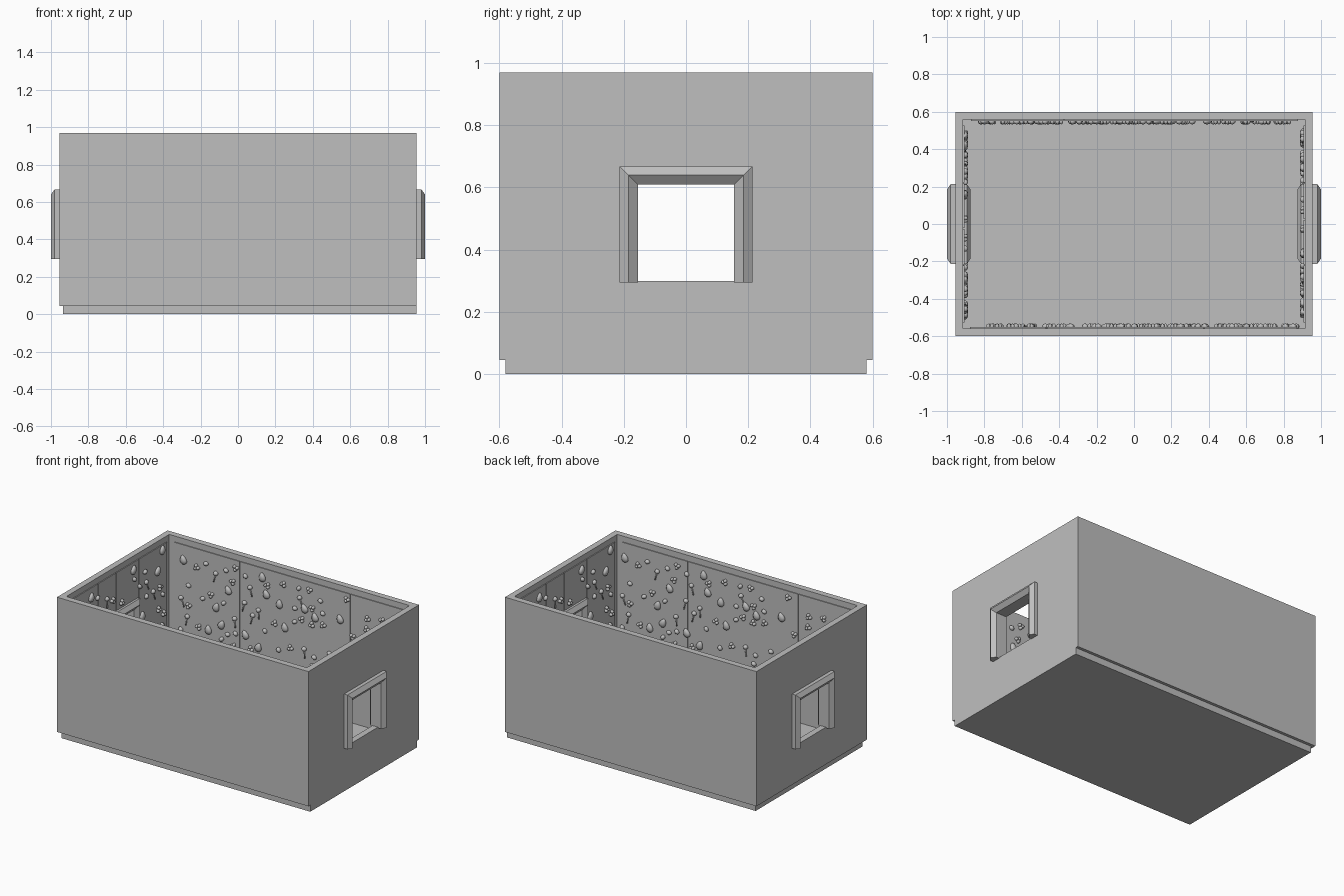
import bpy, bmesh, math, random
from mathutils import Matrix, Vector

random.seed(4)
old = bpy.data.objects.get("Cube")
if old:
    bpy.data.objects.remove(old, do_unlink=True)

grey = bpy.data.materials.new("plain_grey")
grey.use_nodes = True
tone = (0.52, 0.52, 0.52, 1)
grey.diffuse_color = tone
grey.node_tree.nodes["Principled BSDF"].inputs["Base Color"].default_value = tone

HX, HY, TOP, WALL, LIP = 0.955, 0.6, 0.97, 0.042, 0.045
FLOOR = 0.05


def finish(name, bm, smooth=False):
    bmesh.ops.recalc_face_normals(bm, faces=bm.faces)
    mesh = bpy.data.meshes.new(name)
    bm.to_mesh(mesh)
    bm.free()
    mesh.materials.append(grey)
    if smooth:
        mesh.shade_smooth()
    obj = bpy.data.objects.new(name, mesh)
    bpy.context.collection.objects.link(obj)
    return obj


def add_box(bm, lo, hi):
    lo, hi = Vector(lo), Vector(hi)
    m = Matrix.Translation((lo + hi) / 2) @ Matrix.Diagonal((hi - lo).to_4d())
    m[3][3] = 1
    return bmesh.ops.create_cube(bm, size=1, matrix=m)["verts"]


def box(name, lo, hi):
    bm = bmesh.new()
    add_box(bm, lo, hi)
    return finish(name, bm)


def cut(target, cutter):
    cutter.hide_render = True
    mod = target.modifiers.new("cut", "BOOLEAN")
    mod.operation, mod.solver, mod.object = "DIFFERENCE", "EXACT", cutter
    bpy.context.view_layer.objects.active = target
    bpy.ops.object.modifier_apply(modifier=mod.name)
    bpy.data.objects.remove(cutter, do_unlink=True)


# Open-topped shell with a window in each end
shell = box("shell", (-HX, -HY, LIP), (HX, HY, TOP))
cut(shell, box("hollow_cutter", (WALL - HX, WALL - HY, -1), (HX - WALL, HY - WALL, 2)))
cut(shell, box("window_cutter", (-2, -0.16, 0.3), (2, 0.16, 0.615)))

# Recessed base, flush at one end
box("base", (-0.935, -0.58, 0), (HX, 0.58, FLOOR))

# Floor plates
for name, x, y, w, d in (("back_floor_plate", 0, 0.33, 0.23, 0.15),
                         ("front_floor_plate", 0, -0.33, 0.23, 0.15),
                         ("right_floor_plate", -0.815, 0, 0.15, 0.22),
                         ("left_floor_plate", 0.85, 0, 0.12, 0.455)):
    box(name, (x - w / 2, y - d / 2, FLOOR), (x + w / 2, y + d / 2, FLOOR + 0.006))


# Window frames: ridged section swept over both jambs and the lintel
def window_frame(name, side):
    section = [(0, -0.04), (0, 0.04), (0.03, 0.063), (0.058, 0.043),
               (0.058, -0.043), (0.03, -0.063)]
    bm = bmesh.new()
    rings = []
    for s, high in ((-1, False), (-1, True), (1, True), (1, False)):
        rings.append([bm.verts.new((side * (0.937 + d), s * (0.155 + o),
                                    0.61 + o if high else 0.295)) for o, d in section])
    n = len(section)
    for a, b in zip(rings, rings[1:]):
        for i in range(n):
            j = (i + 1) % n
            bm.faces.new((a[i], a[j], b[j], b[i]))
    bm.faces.new(rings[0])
    bm.faces.new(rings[-1])
    finish(name, bm)


window_frame("left_window_frame", 1)
window_frame("right_window_frame", -1)


# Wall studs, in a local frame: u along the wall, wall surface at y = depth
def blob(bm, u, z, depth, w, h, tilt=0, taper=0):
    verts = bmesh.ops.create_uvsphere(bm, u_segments=10, v_segments=7, radius=1)["verts"]
    for v in verts:
        v.co.x *= 1 - taper * v.co.z
    m = (Matrix.Translation((u, depth - 0.004, z)) @ Matrix.Rotation(tilt, 4, "Y")
         @ Matrix.Diagonal((w, 0.016, h, 1)))
    bmesh.ops.transform(bm, matrix=m, verts=verts)


def trio(bm, u, z, depth):
    start = random.uniform(0, math.tau)
    for k in range(3):
        a = start + k * math.tau / 3
        blob(bm, u + 0.012 * math.cos(a), z + 0.012 * math.sin(a), depth, 0.011, 0.011)


def pin(bm, u, z, depth):
    tilt = random.uniform(-0.6, 0.6)
    blob(bm, u, z, depth, 0.017, 0.015, tilt)
    m = (Matrix.Translation((u, depth - 0.005, z)) @ Matrix.Rotation(tilt, 4, "Y")
         @ Matrix.Translation((0, 0, -0.035)))
    bmesh.ops.create_cone(bm, cap_ends=True, segments=6, radius1=0.004, radius2=0.004,
                          depth=0.055, matrix=m)


def egg(bm, u, z, depth):
    blob(bm, u, z, depth, 0.023, 0.031, random.uniform(-0.5, 0.5), 0.35)


def pebble(bm, u, z, depth):
    blob(bm, u, z, depth, 0.018, 0.014, random.uniform(-1, 1))


def studs(name, half, depth, count, eggs, window):
    bm = bmesh.new()
    placed = list(eggs)
    for u, z in eggs:
        egg(bm, u, z, depth)
    for _ in range(count * 30):
        if len(placed) >= count:
            break
        u, z = random.uniform(-half, half), random.uniform(0.12, 0.9)
        if window and abs(u) < 0.25 and 0.25 < z < 0.7:
            continue
        if any(math.hypot(u - a, z - b) < 0.06 for a, b in placed):
            continue
        placed.append((u, z))
        random.choice((trio, pin, pebble, pebble, egg if window else trio))(bm, u, z, depth)
    return finish(name, bm, True)


# Thin wall panels with narrow joints
def panels(name, spans, depth):
    bm = bmesh.new()
    for u0, u1, z0, z1 in spans:
        add_box(bm, (u0 + 0.003, depth - 0.006, z0), (u1 - 0.003, depth + 0.002, z1))
    return finish(name, bm)


EGGS = [(-.8, .83), (-.46, .71), (-.2, .87), (-.17, .76), (.12, .74), (-.61, .4),
        (-.51, .46), (-.55, .57), (-.23, .38), (.2, .7), (-.07, .72), (-.03, .57),
        (.39, .74), (-.33, .44)]
LONG = [(-.874, -.374, FLOOR, .93), (-.374, .467, FLOOR, .93), (.467, .88, FLOOR, .93)]
END = [(-.53, -.22, FLOOR, .93), (.22, .53, FLOOR, .93), (-.22, .22, FLOOR, .29),
       (-.22, -.025, .67, .93), (-.025, .22, .67, .93)]

# Decorate the back and right walls, then turn copies to face them
for names, angle, half, depth, count, eggs, spans, shift in (
        (("back", "front"), 0, 0.83, HY - WALL, 95, EGGS, LONG, 0.05),
        (("right", "left"), math.pi / 2, 0.49, HX - WALL, 52, [], END, 0)):
    parts = (studs(names[0] + "_wall_studs", half, depth - 0.006, count, eggs, angle > 0),
             panels(names[0] + "_wall_panels", spans, depth))
    for part, kind in zip(parts, ("_wall_studs", "_wall_panels")):
        part.data.transform(Matrix.Rotation(angle, 4, "Z"))
        twin = bpy.data.objects.new(names[1] + kind, part.data.copy())
        twin.data.transform(Matrix.Translation((shift if kind == "_wall_studs" else 0, 0, 0))
                            @ Matrix.Rotation(math.pi, 4, "Z"))
        bpy.context.collection.objects.link(twin)
